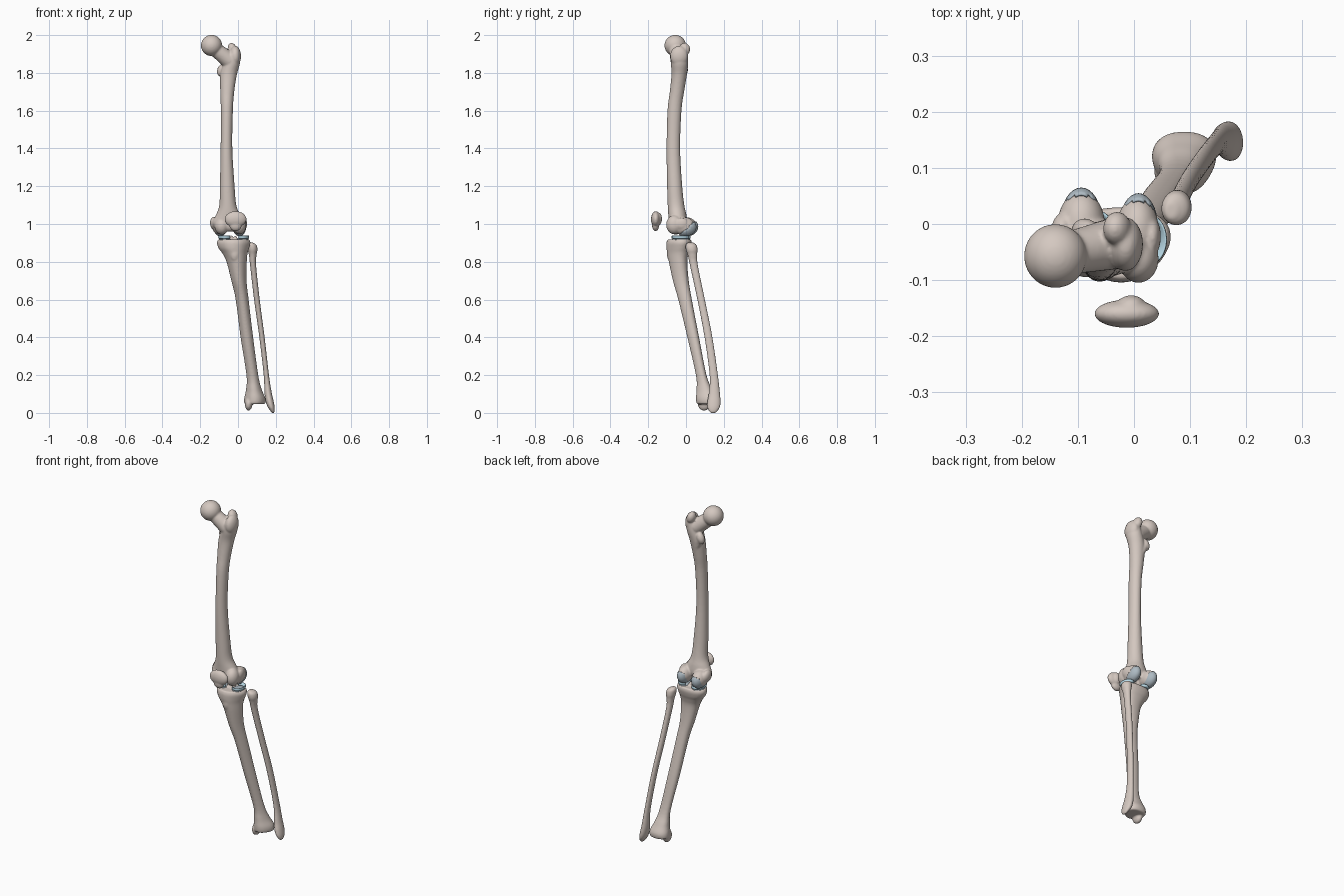
import bpy, bmesh
from math import sin, cos, pi, radians
from mathutils import Vector, Matrix


def material(name, col):
    m = bpy.data.materials.new(name)
    m.diffuse_color = (*col, 1)
    return m


BONE = material("bone", (0.66, 0.58, 0.53))
CARTILAGE = material("cartilage", (0.42, 0.49, 0.54))
MENISCUS = material("meniscus", (0.5, 0.72, 0.82))


def catmull(rows, n=5):
    out = []
    P = [rows[0]] + rows + [rows[-1]]
    for a, b, c, d in zip(P, P[1:], P[2:], P[3:]):
        for i in range(n):
            t = i / n
            out.append([0.5 * (2*q + (r-p)*t + (2*p-5*q+4*r-s)*t*t + (3*q-p-3*r+s)*t**3)
                        for p, q, r, s in zip(a, b, c, d)])
    return out + [rows[-1]]


def loft(bm, rows, tri=0.0, seg=32):
    # rows: centre x, y, z, half-width x, half-width y
    prev = None
    rows = catmull(rows)
    for k, (x, y, z, rx, ry) in enumerate(rows):
        ring = []
        for i in range(seg):
            a = 2 * pi * i / seg
            f = 1 + tri * cos(3 * (a + pi / 2))
            ring.append(bm.verts.new((x + rx*f*cos(a), y + ry*f*sin(a), z)))
        if prev:
            for i in range(seg):
                j = (i + 1) % seg
                bm.faces.new((ring[i], ring[j], prev[j], prev[i]))
        if k == 0:
            bm.faces.new(ring)
        prev = ring
    bm.faces.new(prev[::-1])


def ball(bm, c, r, rot=(0, 0, 0)):
    M = Matrix.Translation(c)
    for ax, d in zip("XYZ", rot):
        M = M @ Matrix.Rotation(radians(d), 4, ax)
    M = M @ Matrix.Diagonal((*r, 1))
    return bmesh.ops.create_uvsphere(bm, u_segments=32, v_segments=20, radius=1, matrix=M)["verts"]


def rod(bm, a, b, r1, r2):
    a, b = Vector(a), Vector(b)
    M = Matrix.Translation((a+b)/2) @ (b-a).to_track_quat('Z', 'Y').to_matrix().to_4x4()
    bmesh.ops.create_cone(bm, cap_ends=True, segments=28, radius1=r1, radius2=r2,
                          depth=(b-a).length, matrix=M)


def finish(bm, name, mat, voxel=0.0, iters=5):
    bmesh.ops.recalc_face_normals(bm, faces=bm.faces)
    me = bpy.data.meshes.new(name)
    bm.to_mesh(me)
    bm.free()
    for p in me.polygons:
        p.use_smooth = True
    me.materials.append(mat)
    ob = bpy.data.objects.new(name, me)
    bpy.context.collection.objects.link(ob)
    if voxel:
        m = ob.modifiers.new("fuse", 'REMESH')
        m.mode = 'VOXEL'
        m.voxel_size = voxel
        m.use_smooth_shade = True
        s = ob.modifiers.new("soften", 'SMOOTH')
        s.factor = 0.5
        s.iterations = iters
    return ob


# thigh bone: shaft
bm = bmesh.new()
loft(bm, [
    (-.022, -.035, 1.90, .032, .045), (-.033, -.034, 1.85, .043, .046),
    (-.050, -.036, 1.79, .044, .041), (-.057, -.048, 1.70, .037, .038),
    (-.059, -.061, 1.60, .032, .037), (-.061, -.067, 1.40, .031, .036),
    (-.057, -.060, 1.20, .039, .040), (-.054, -.053, 1.10, .045, .044),
    (-.052, -.046, 1.05, .064, .048), (-.050, -.042, 1.01, .086, .048),
    (-.048, -.042, .985, .080, .040)])
# head, neck and trochanters
ball(bm, (-.140, -.057, 1.945), (.056, .057, .056))
rod(bm, (-.135, -.056, 1.937), (-.045, -.037, 1.865), .036, .045)
ball(bm, (-.015, -.036, 1.888), (.031, .048, .055))
ball(bm, (-.030, -.008, 1.925), (.024, .030, .034), (0, -15, 0))
ball(bm, (-.088, -.012, 1.815), (.022, .022, .034), (0, 20, 0))
rod(bm, (-.060, -.020, 1.75), (-.085, -.012, 1.81), .018, .020)
# condyles, trochlea ridges and epicondyles
ball(bm, (-.094, .000, .988), (.042, .058, .048))
ball(bm, (.006, -.010, .988), (.038, .058, .048))
ball(bm, (.008, -.062, .996), (.036, .043, .050))
ball(bm, (-.086, -.055, .990), (.038, .040, .046))
ball(bm, (-.040, -.060, .995), (.050, .028, .036))
ball(bm, (-.128, -.015, 1.005), (.020, .034, .034))
ball(bm, (.032, -.022, 1.000), (.016, .034, .032))
finish(bm, "thigh_bone", BONE, .0045)

# cartilage shells wrapping the rear and underside of the condyles
bm = bmesh.new()
for c, r in (((-.094, .005, .985), (.037, .060, .050)), ((.008, -.006, .985), (.035, .061, .050))):
    vs = ball(bm, c, r)
    cut = [v for v in vs if (v.co.y - c[1]) / r[1] - 0.9 * (v.co.z - c[2]) / r[2] < 0.2]
    bmesh.ops.delete(bm, geom=cut, context='VERTS')
ob = finish(bm, "condyle_cartilage", CARTILAGE)
m = ob.modifiers.new("thickness", 'SOLIDIFY')
m.thickness = .004

# shin bone
bm = bmesh.new()
loft(bm, [
    (-.023, -.032, .918, .082, .062), (-.023, -.033, .900, .088, .067),
    (-.022, -.036, .872, .080, .064), (-.016, -.039, .845, .066, .057),
    (-.007, -.039, .80, .053, .049), (.005, -.025, .70, .040, .042),
    (.022, -.003, .60, .034, .036), (.047, .040, .40, .033, .031),
    (.076, .082, .20, .031, .028), (.084, .100, .125, .041, .042),
    (.089, .111, .080, .055, .055), (.089, .112, .054, .056, .054),
    (.089, .112, .046, .050, .048)], tri=.06)
ball(bm, (-.016, -.082, .845), (.026, .019, .045))
ball(bm, (-.037, -.025, .922), (.011, .022, .018))
ball(bm, (-.013, -.028, .921), (.010, .020, .016))
ball(bm, (.056, .096, .048), (.020, .034, .036))
finish(bm, "shin_bone", BONE, .0045)

# outer lower leg bone
bm = bmesh.new()
loft(bm, [
    (.066, .024, .902, .010, .014), (.073, .027, .890, .024, .028),
    (.077, .030, .865, .026, .031), (.078, .034, .835, .020, .025),
    (.080, .042, .78, .016, .021), (.100, .080, .60, .015, .020),
    (.127, .119, .40, .014, .021), (.150, .147, .20, .014, .022),
    (.159, .150, .11, .019, .029), (.168, .148, .060, .021, .035),
    (.176, .146, .030, .018, .033), (.183, .144, .010, .011, .022),
    (.185, .143, .000, .005, .012)])
finish(bm, "outer_leg_bone", BONE, .0035, 3)

# kneecap
bm = bmesh.new()
ball(bm, (-.013, -.160, 1.025), (.058, .025, .043))
ball(bm, (-.013, -.161, .995), (.033, .019, .033))
ball(bm, (-.005, -.146, 1.027), (.026, .019, .034))
finish(bm, "kneecap", BONE, .004, 6)

# menisci: wedge-section crescents opening to the joint centre
for name, cx, cy, rx, ry, side in (("inner_meniscus", -.068, -.026, .036, .050, -1),
                                   ("outer_meniscus", .026, -.028, .032, .044, 1)):
    bm = bmesh.new()
    prev, n = None, 40
    for k in range(n + 1):
        a = radians(-140 + 280 * k / n)
        taper = .45 + .55 * sin(pi * k / n)
        ring = []
        for u, w in ((1, -.010), (1.04, 0), (1, .012), (.82, .003), (1 - .5*taper, -.008)):
            ring.append(bm.verts.new((cx + side*rx*u*cos(a), cy + ry*u*sin(a), .930 + w)))
        if prev:
            for i in range(5):
                j = (i + 1) % 5
                bm.faces.new((prev[i], prev[j], ring[j], ring[i]))
        else:
            bm.faces.new(ring)
        prev = ring
    bm.faces.new(prev)
    ob = finish(bm, name, MENISCUS)
    ob.modifiers.new("round", 'SUBSURF').levels = 1

# thin cartilage pads on the shin plateau
bm = bmesh.new()
ball(bm, (-.068, -.027, .918), (.034, .048, .007))
ball(bm, (.024, -.028, .918), (.031, .043, .007))
finish(bm, "shin_cartilage", CARTILAGE)
